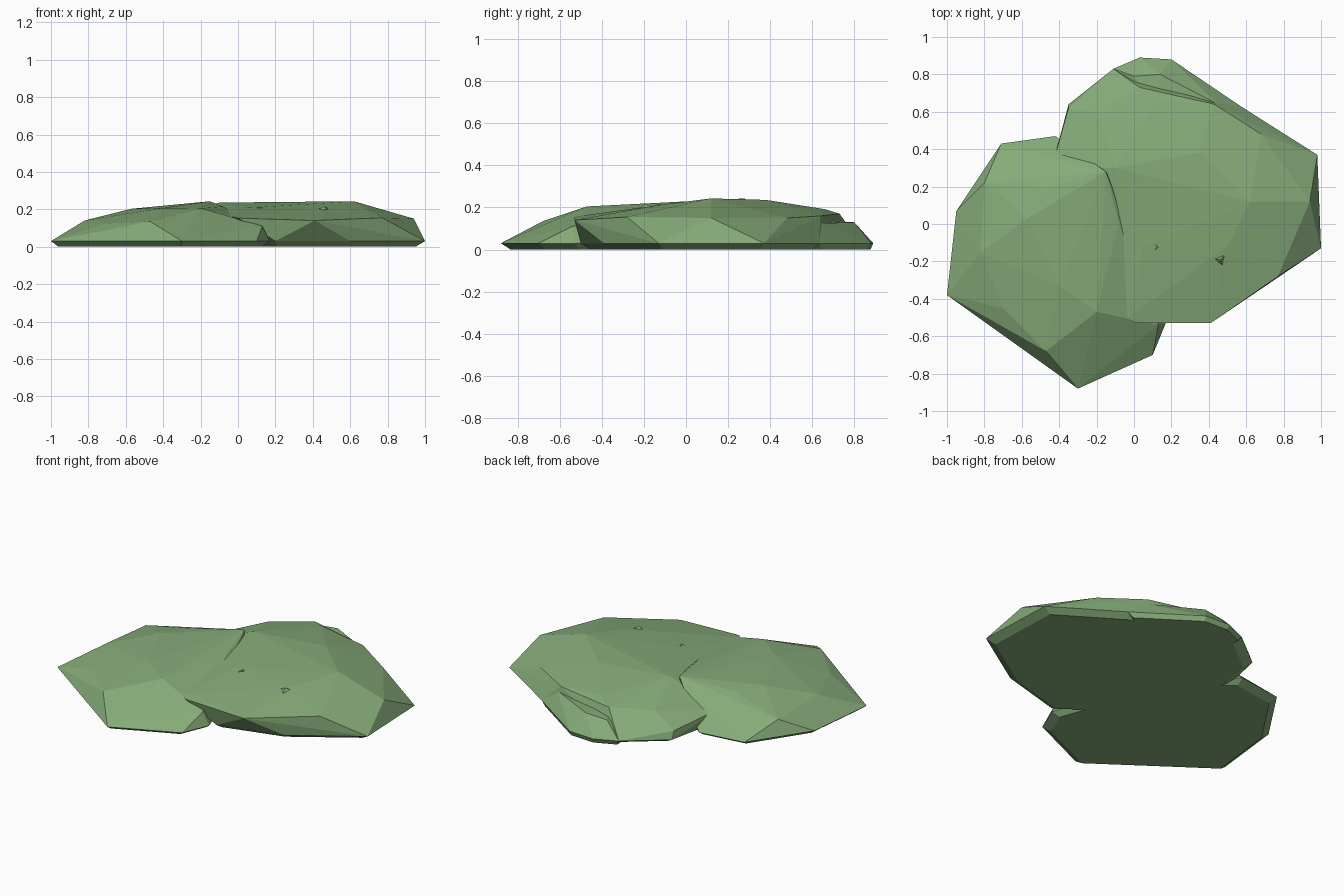
import bpy
import bmesh

if "Cube" in bpy.data.objects:
    bpy.data.objects.remove(bpy.data.objects["Cube"])

green = bpy.data.materials.new("moss_green")
green.diffuse_color = (0.235, 0.405, 0.19, 1)
green.use_nodes = True
green.node_tree.nodes["Principled BSDF"].inputs["Base Color"].default_value = green.diffuse_color

RIM = 0.03   # height of the widest outline


def hull(name, rim, upper, shrink=0.93):
    """Faceted lump: rim outline, tucked-in base below it, free points above."""
    bm = bmesh.new()
    for p in upper:
        bm.verts.new(p)
    if rim:
        cx = sum(p[0] for p in rim) / len(rim)
        cy = sum(p[1] for p in rim) / len(rim)
        for x, y in rim:
            bm.verts.new((x, y, RIM))
            bm.verts.new((cx + (x - cx) * shrink, cy + (y - cy) * shrink, 0))
    res = bmesh.ops.convex_hull(bm, input=bm.verts[:])
    loose = {v for v in res["geom_interior"] + res["geom_unused"]
             if isinstance(v, bmesh.types.BMVert)}
    loose |= {v for v in bm.verts if not v.link_faces}
    bmesh.ops.delete(bm, geom=list(loose), context='VERTS')
    bmesh.ops.recalc_face_normals(bm, faces=bm.faces[:])
    me = bpy.data.meshes.new(name)
    bm.to_mesh(me)
    bm.free()
    me.materials.append(green)
    ob = bpy.data.objects.new(name, me)
    bpy.context.collection.objects.link(ob)
    return ob


# Left lump, reaching furthest forward
left = hull("left_lump",
    [(-1, -0.38), (-0.95, 0.07), (-0.71, 0.43), (-0.42, 0.47), (-0.1, 0.2),
     (0.17, -0.53), (0.1, -0.7), (-0.3, -0.88), (-0.62, -0.64)],
    [(-0.82, -0.15, 0.14), (-0.8, 0.22, 0.12), (-0.7, -0.45, 0.125),
     (-0.47, -0.68, 0.135), (0.13, -0.54, 0.11), (-0.2, -0.47, 0.205),
     (-0.4, -0.33, 0.207), (-0.57, 0.03, 0.203), (-0.47, 0.19, 0.2),
     (-0.15, 0.28, 0.243), (-0.08, 0.0, 0.215)])

# Right lump, the largest, with an undercut front edge
right = hull("right_lump",
    [(0.2, -0.5), (0.6, -0.39), (1, -0.13), (0.98, 0.37), (0.57, 0.63),
     (-0.11, 0.83), (-0.35, 0.64), (-0.4, 0.4), (-0.05, -0.3)],
    [(-0.03, -0.5, 0.16), (0.0, -0.53, 0.153), (0.41, -0.53, 0.14),
     (0.77, -0.28, 0.155), (0.94, 0.12, 0.15), (0.68, 0.48, 0.15),
     (0.62, 0.12, 0.243), (0.35, 0.38, 0.236), (-0.1, 0.3, 0.236),
     (0.5, -0.12, 0.213), (0.05, -0.12, 0.208), (0.03, 0.73, 0.17),
     (0.13, 0.66, 0.192), (0.43, 0.64, 0.16), (-0.2, 0.6, 0.16),
     (-0.44, 0.3, 0.12), (-0.35, 0.62, 0.08)])

# Low ledge behind the right lump
ledge = hull("back_ledge",
    [(0.2, 0.88), (0.57, 0.63), (0.3, 0.4), (-0.1, 0.6), (-0.11, 0.83),
     (0.03, 0.89)],
    [(0.45, 0.64, 0.125), (0.14, 0.8, 0.13), (0.0, 0.79, 0.12),
     (0.1, 0.6, 0.13)])

# Small chips poking out of the top
chips = [
    hull("chip_middle", None,
         [(0.04, -0.1, 0.17), (0.08, 0.0, 0.18), (0.17, -0.1, 0.18),
          (0.05, -0.2, 0.17), (0.12, -0.13, 0.216)]),
    hull("chip_right", None,
         [(0.37, -0.18, 0.17), (0.53, -0.12, 0.18), (0.49, -0.27, 0.16),
          (0.46, -0.19, 0.217)]),
]

# Merge the lumps into one solid
for part in [right, ledge] + chips:
    mod = left.modifiers.new("join_" + part.name, 'BOOLEAN')
    mod.operation = 'UNION'
    mod.solver = 'EXACT'
    mod.object = part
dg = bpy.context.evaluated_depsgraph_get()
merged = bpy.data.meshes.new_from_object(left.evaluated_get(dg))
merged.materials.clear()
merged.materials.append(green)
for p in merged.polygons:
    p.material_index = 0
    p.use_smooth = False
rock = bpy.data.objects.new("mossy_rock", merged)
bpy.context.collection.objects.link(rock)
for part in [left, right, ledge] + chips:
    bpy.data.objects.remove(part)
